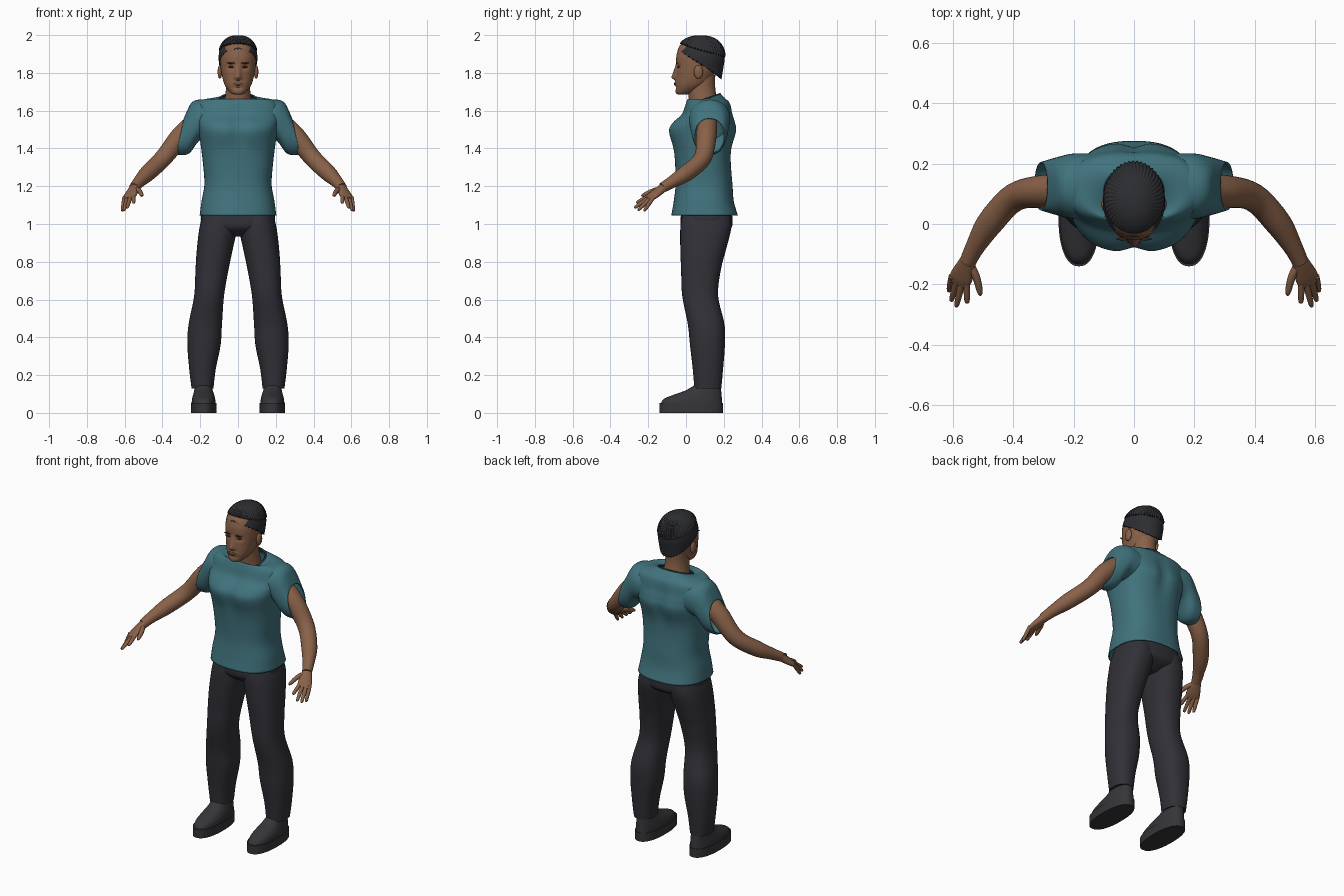
import bpy, bmesh, math
from mathutils import Vector as V

if "Cube" in bpy.data.objects:
    bpy.data.objects.remove(bpy.data.objects["Cube"])


def material(name, *rgb):
    m = bpy.data.materials.new(name)
    m.use_nodes = True
    m.diffuse_color = (*rgb, 1)
    bsdf = m.node_tree.nodes["Principled BSDF"]
    bsdf.inputs["Base Color"].default_value = (*rgb, 1)
    bsdf.inputs["Roughness"].default_value = 0.8
    return m


SKIN = material("brown skin", .25, .12, .065)
LIPS = material("dark lips", .15, .062, .04)
BROW = material("dark brow", .06, .03, .02)
SHIRT = material("teal cloth", .052, .17, .205)
TRIM = material("dark teal trim", .02, .06, .075)
PANTS = material("charcoal cloth", .031, .03, .038)
HAIR = material("black hair", .026, .027, .031)
SHOE = material("dark grey leather", .036, .036, .041)


def grid(name, rows, mat, caps=True, deform=None, thick=0, angle=50):
    """Skin a list of closed vertex rows into one smooth object."""
    bm = bmesh.new()
    vs = [[bm.verts.new(p) for p in row] for row in rows]
    n = len(vs[0])
    for a, b in zip(vs, vs[1:]):
        for i in range(n):
            j = (i + 1) % n
            bm.faces.new((a[i], a[j], b[j], b[i]))
    if caps:
        bm.faces.new(vs[0])
        bm.faces.new(vs[-1])
    if deform:
        for v in bm.verts:
            deform(v.co)
    bmesh.ops.recalc_face_normals(bm, faces=bm.faces)
    me = bpy.data.meshes.new(name)
    bm.to_mesh(me)
    bm.free()
    me.polygons.foreach_set("use_smooth", [True] * len(me.polygons))
    me.set_sharp_from_angle(angle=math.radians(angle))
    me.materials.append(mat)
    ob = bpy.data.objects.new(name, me)
    bpy.context.collection.objects.link(ob)
    if thick:
        mod = ob.modifiers.new("thickness", "SOLIDIFY")
        mod.thickness = thick
        mod.offset = 0
    return ob


def loft(name, rings, mat, p=2, n=32, steps=5, **kw):
    """Blend (centre, u, v) superellipse rings along a Catmull-Rom path."""
    rs = [rings[0]] + rings + [rings[-1]]
    path = []
    for k in range(len(rings) - 1):
        a, b, c, d = rs[k:k + 4]
        for s in range(steps):
            t = s / steps
            path.append([(q * 2 + (r - o) * t + (o * 2 - q * 5 + r * 4 - w) * t * t
                          + (q * 3 - o - r * 3 + w) * t ** 3) / 2
                         for o, q, r, w in zip(a, b, c, d)])
    path.append(rings[-1])

    def power(x):
        return math.copysign(abs(x) ** (2 / p), x)

    turn = [math.tau * i / n for i in range(n)]
    rows = [[c + u * power(math.cos(a)) + v * power(math.sin(a)) for a in turn]
            for c, u, v in path]
    return grid(name, rows, mat, **kw)


def flat(z, x0, x1, y0, y1, s=1):
    """Level ring from its extents; s mirrors it across x."""
    return (V((s * (x0 + x1) / 2, (y0 + y1) / 2, z)),
            V(((x1 - x0) / 2, 0, 0)), V((0, (y1 - y0) / 2, 0)))


def even(z, x, y0, y1):
    return flat(z, -x, x, y0, y1)


def tube(name, pts, mat, s=1, **kw):
    """Round limb through (x, y, z, radius) points."""
    ps = [V((s * x, y, z)) for x, y, z, r in pts]
    rings = []
    for i, p in enumerate(ps):
        d = ps[min(i + 1, len(ps) - 1)] - ps[max(i - 1, 0)]
        u = d.cross(V((0, 0, 1))).normalized()
        v = d.cross(u).normalized()
        rings.append((p, u * pts[i][3], v * pts[i][3]))
    return loft(name, rings, mat, **kw)


def blob(name, centre, size, mat):
    c, r = V(centre), V(size)
    rows = []
    for k in range(1, 12):
        h = math.pi * k / 12
        rows.append([c + V((r.x * math.sin(h) * math.cos(a), r.y * math.sin(h) * math.sin(a),
                            r.z * math.cos(h))) for a in [math.tau * i / 20 for i in range(20)]])
    return grid(name, rows, mat)


def bump(x, w):
    return math.exp(-(x / w) ** 2)


# Shirt body, with a shallow hollow down the middle of chest and back
def chest_hollow(co):
    h = .018 * bump(co.x, .035) * bump(co.z - 1.5, .1)
    co.y += h if co.y < .09 else -h


collar = V((0, .1, 1.656)), V((.098, 0, 0)), V((0, .082, .03))
loft("shirt_body", [
    even(1.045, .2, -.075, .272), even(1.12, .19, -.062, .25), even(1.21, .175, -.052, .243),
    even(1.315, .182, -.055, .235), even(1.4, .192, -.066, .24), even(1.49, .205, -.091, .266),
    even(1.535, .215, -.07, .26), even(1.58, .225, -.022, .245), even(1.635, .215, .0, .232),
    even(1.66, .165, .012, .21), collar],
    SHIRT, p=2.5, n=72, caps=False, deform=chest_hollow, thick=.006)
loft("shirt_collar", [collar, (collar[0] + V((0, 0, .007)), collar[1] * .95, collar[2] * .95)],
     TRIM, p=2.4, n=48, steps=1, caps=False, thick=.008)

# Trousers seat
loft("trouser_seat", [even(1.08, .185, -.02, .24), even(1.02, .196, -.03, .246),
                      even(.975, .16, -.022, .236), even(.935, .07, .03, .17)],
     PANTS, p=2.5, n=48)

# Neck and head
loft("neck", [even(1.6, .08, .02, .18), even(1.66, .07, .015, .165),
              even(1.72, .064, .01, .155), even(1.79, .066, .02, .155)], SKIN)


def face_shape(co):
    if co.y > .04:
        return
    side = abs(co.x)
    slope = max(0, min(1, (1.85 - co.z) / .07))
    if co.z > 1.758:
        co.y -= .024 * bump(co.x, .012 + .006 * slope) * slope * min(1, (co.z - 1.758) / .015)
    co.y += .011 * bump(side - .037, .02) * bump(co.z - 1.832, .014)
    co.y -= .006 * bump(co.x, .025) * bump(co.z - 1.742, .013)
    co.y += .006 * bump(co.x, .03) * bump(co.z - 1.722, .008)


loft("head", [
    even(1.686, .022, -.042, .01), even(1.695, .04, -.054, .04), even(1.735, .07, -.056, .11),
    even(1.79, .086, -.052, .15), even(1.85, .094, -.052, .175), even(1.9, .093, -.049, .18),
    even(1.95, .074, -.028, .155), even(1.975, .03, .03, .11)],
    SKIN, p=2.2, n=96, steps=7, deform=face_shape)
blob("mouth", (0, -.059, 1.742), (.025, .005, .008), LIPS)

# Hair: a close cap below a crown of swirling ridges
def hair(name, scale, top, low, drop, ridge, count, turns):
    rows = []
    n = 288
    for k in range(15):
        t = k / 14
        row = []
        for i in range(n):
            a = math.tau * i / n
            wave = math.sin(count * a + turns * t)
            base = low - drop * math.sin(a) + .004 * wave * (1 - t)
            z = base + (top - base) * math.sin(t * math.pi / 2)
            e = max(0, z - 1.87) / (top + .001 - 1.87)
            r = (max(0, 1 - e ** 2.4)) ** .42 - max(0, 1.87 - z) * 1.3
            r *= scale * (1 + ridge * wave)
            row.append(V((.103 * r * math.cos(a), .076 + .129 * r * math.sin(a), z)))
        rows.append(row)
    return grid(name, rows, HAIR, angle=70)


hair("hair_cap", 1, 1.985, 1.848, .08, 0, 36, 0)
hair("hair_crown", 1.025, 1.998, 1.922, .036, .022, 48, 9)

# Parts that come in pairs
for side, s in (("left", 1), ("right", -1)):
    blob(side + "_ear", (s * .096, .066, 1.805), (.012, .024, .036), SKIN)
    blob(side + "_eye", (s * .036, -.04, 1.831), (.015, .006, .005), BROW)
    blob(side + "_eyebrow", (s * .038, -.05, 1.852), (.022, .004, .004), BROW)

    # Hanging sleeve, open on the outside
    sleeve = [(.12, 1.55, .1, .105, 0), (.2, 1.552, .104, .105, 0), (.25, 1.51, .132, .094, -.008),
              (.285, 1.482, .115, .084, -.018), (.306, 1.466, .092, .077, -.022)]
    loft(side + "_sleeve", [(V((s * x, .125, z)), V((0, ry, 0)), V((s * lean, 0, rz)))
                            for x, z, rz, ry, lean in sleeve],
         SHIRT, p=2.2, n=40, caps=False, thick=.006)

    # Arm
    tube(side + "_arm", [(.19, .115, 1.57, .05), (.3, .108, 1.468, .054), (.395, .088, 1.35, .047),
                         (.475, .005, 1.272, .044), (.525, -.075, 1.222, .032),
                         (.55, -.125, 1.192, .027)], SKIN, s=s)

    # Palm, four fingers and thumb
    across = V((-.87 * s, -.45, .2))
    ahead = V((.3 * s, -.68, -.62))
    thin = ahead.cross(across).normalized()
    wrist, knuckles = V((s * .546, -.115, 1.196)), V((s * .578, -.192, 1.138))
    loft(side + "_palm", [(wrist.lerp(knuckles, t), across * w, thin * h) for t, w, h in
                          ((-.1, .024, .022), (.35, .032, .02), (.8, .039, .016), (1.08, .034, .01))],
         SKIN, p=2.4, n=24)
    tips = [("little", -.029, .612, -.222, 1.068), ("ring", -.01, .604, -.255, 1.072),
            ("middle", .01, .588, -.274, 1.085), ("index", .029, .552, -.262, 1.112)]
    for name, off, *tip in tips:
        b = knuckles + across * off
        e = V((s * tip[0], tip[1], tip[2]))
        pts = [(*b.lerp(e, t), r) for t, r in ((-.15, .011), (.5, .0105), (.92, .008), (1, .003))]
        tube(f"{side}_{name}_finger", pts, SKIN, n=12, steps=3)
    tube(side + "_thumb", [(.545, -.13, 1.188, .014), (.522, -.175, 1.175, .013),
                           (.51, -.222, 1.155, .01), (.508, -.236, 1.148, .004)],
         SKIN, s=s, n=14, steps=4)

    # Trouser leg
    leg = [(1.05, .01, .185, -.02, .235), (.98, .005, .204, -.03, .24), (.865, .028, .218, -.03, .212),
           (.76, .05, .225, -.026, .185), (.62, .074, .232, -.02, .17), (.467, .085, .262, .01, .204),
           (.36, .092, .268, .021, .206), (.23, .118, .258, .036, .196), (.13, .13, .246, .044, .187)]
    loft(side + "_trouser_leg", [flat(*r, s=s) for r in leg], PANTS, p=2.3, n=40)

    # Shoe: straight sole with a sloping upper
    loft(side + "_shoe_sole", [flat(z, .114, .25, -.14, .195, s) for z in (0, .052)],
         SHOE, p=2.3, n=48, steps=2)
    upper = [(.05, .118, .246, -.134, .192), (.075, .121, .243, -.115, .19), (.098, .127, .237, -.06, .188),
             (.12, .134, .232, .0, .186), (.15, .142, .228, .05, .182)]
    loft(side + "_shoe_upper", [flat(*r, s=s) for r in upper], SHOE, p=2.3, n=48)
